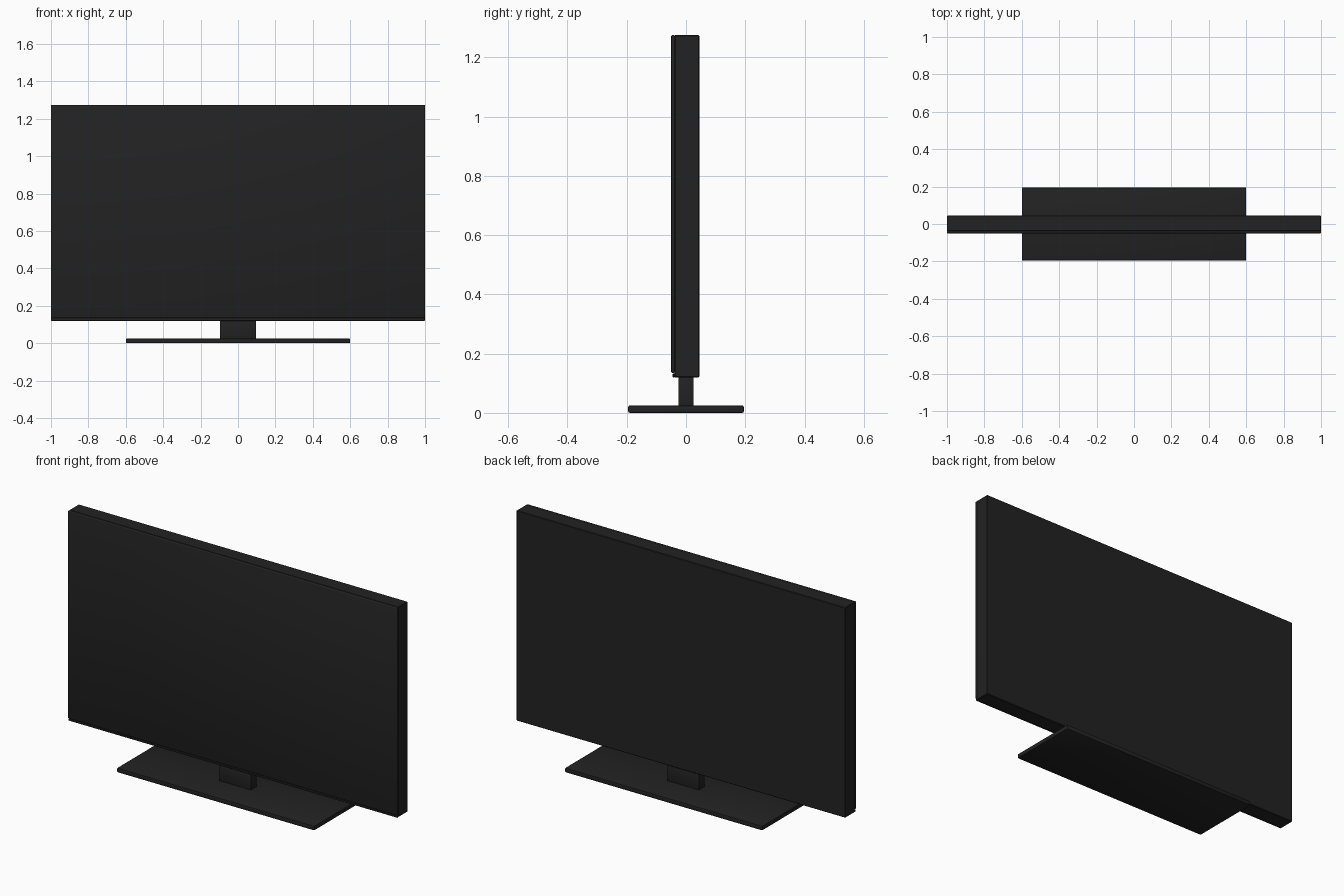
import bpy, bmesh
from math import radians
from mathutils import Vector

cube = bpy.data.objects.get("Cube")
if cube:
    bpy.data.objects.remove(cube, do_unlink=True)


def material(name, value):
    mat = bpy.data.materials.new(name)
    mat.use_nodes = True
    colour = (value, value, value, 1)
    mat.diffuse_color = colour
    mat.node_tree.nodes["Principled BSDF"].inputs["Base Color"].default_value = colour
    return mat


black = material("black plastic", 0.016)


def box(name, low, high, bevel, segments=1, smooth_all=False):
    """Bevelled box spanning two opposite corners."""
    low, high = Vector(low), Vector(high)
    bm = bmesh.new()
    bmesh.ops.create_cube(bm, size=1)
    bmesh.ops.scale(bm, vec=high - low, verts=bm.verts)
    bmesh.ops.translate(bm, vec=(low + high) / 2, verts=bm.verts)
    bmesh.ops.bevel(bm, geom=bm.edges[:], offset=bevel, segments=segments,
                    profile=0.5, affect='EDGES')
    mesh = bpy.data.meshes.new(name)
    bm.to_mesh(mesh)
    bm.free()
    mesh.materials.append(black)
    obj = bpy.data.objects.new(name, mesh)
    bpy.context.collection.objects.link(obj)
    bpy.ops.object.select_all(action='DESELECT')
    obj.select_set(True)
    bpy.context.view_layer.objects.active = obj
    if smooth_all:
        bpy.ops.object.shade_smooth()
    else:
        bpy.ops.object.shade_smooth_by_angle(angle=radians(30))
    return obj


# Display: deep rear housing with a thin soft-shaded front panel
box("rear_housing", (-1, -0.039, 0.12), (1, 0.045, 1.275), 0.003)
box("screen_panel", (-1, -0.05, 0.135), (1, -0.037, 1.275), 0.004, 2, True)
box("lower_bezel", (-1, -0.045, 0.12), (1, -0.037, 0.133), 0.002)

# Stand: neck and flat foot
box("neck", (-0.097, -0.026, 0.015), (0.097, 0.026, 0.125), 0.004, 2)
box("base_plate", (-0.6, -0.195, 0), (0.6, 0.195, 0.025), 0.005, 2)
